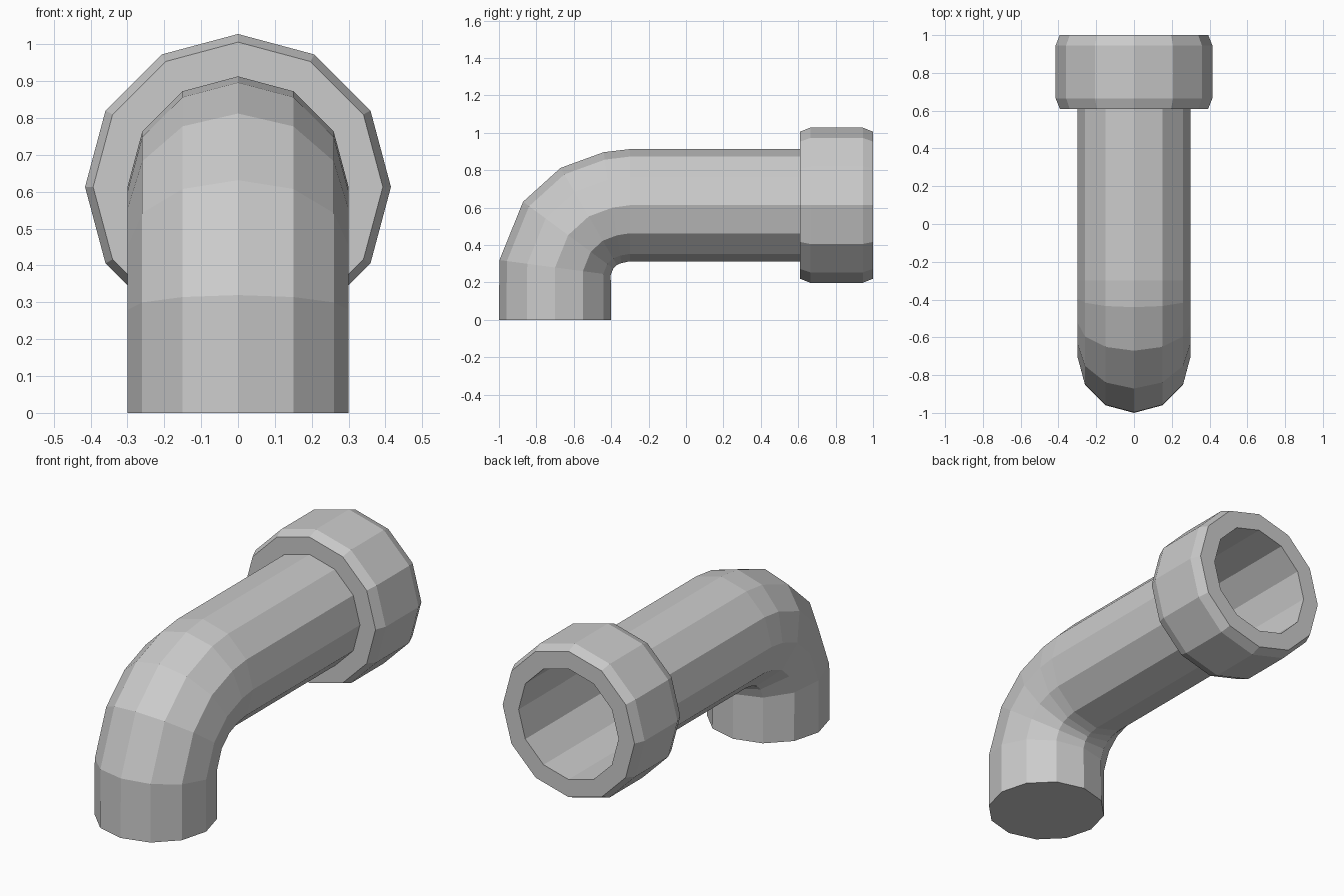
import bpy, bmesh
from math import sin, cos, radians, tau
from mathutils import Vector

SIDES = 12
AXIS_Z = 0.613
PIPE_R = 0.3

cube = bpy.data.objects.get("Cube")
if cube:
    bpy.data.objects.remove(cube, do_unlink=True)

grey = bpy.data.materials.new("pipe grey")
grey.use_nodes = True
colour = (0.6, 0.6, 0.6, 1)
grey.diffuse_color = colour
grey.node_tree.nodes["Principled BSDF"].inputs["Base Color"].default_value = colour


def add_ring(bm, y, z, tilt, radius):
    """Twelve-sided ring; tilt 0 lies flat, tilt 90 stands facing along y."""
    a = radians(tilt)
    outward = Vector((0, -cos(a), sin(a)))
    side = Vector((1, 0, 0))
    centre = Vector((0, y, z))
    return [bm.verts.new(centre + radius * (cos(tau * i / SIDES) * outward
                                            + sin(tau * i / SIDES) * side))
            for i in range(SIDES)]


def bridge(bm, a, b):
    for i in range(SIDES):
        j = (i + 1) % SIDES
        bm.faces.new((a[i], a[j], b[j], b[i]))


def finish(bm, name):
    bmesh.ops.recalc_face_normals(bm, faces=bm.faces)
    mesh = bpy.data.meshes.new(name)
    bm.to_mesh(mesh)
    bm.free()
    mesh.materials.append(grey)
    obj = bpy.data.objects.new(name, mesh)
    bpy.context.collection.objects.link(obj)


# Bent pipe: closed at the foot, open at the collar
path = [(-0.7, 0, 0), (-0.7, 0.28, 7.6), (-0.63, 0.453, 36.5),
        (-0.52, 0.553, 59.8), (-0.393, 0.6, 80.9),
        (-0.3, AXIS_Z, 90), (0.63, AXIS_Z, 90)]
bm = bmesh.new()
rings = [add_ring(bm, y, z, tilt, PIPE_R) for y, z, tilt in path]
for a, b in zip(rings, rings[1:]):
    bridge(bm, a, b)
bm.faces.new(rings[0])
finish(bm, "bent_pipe")

# Collar: chamfered ring with the pipe bore running through it
profile = [(0.61, 0.298), (0.61, 0.393), (0.665, 0.415),
           (0.945, 0.415), (1.0, 0.393), (1.0, 0.298)]
bm = bmesh.new()
rings = [add_ring(bm, y, AXIS_Z, 90, r) for y, r in profile]
for a, b in zip(rings, rings[1:] + rings[:1]):
    bridge(bm, a, b)
finish(bm, "end_collar")
